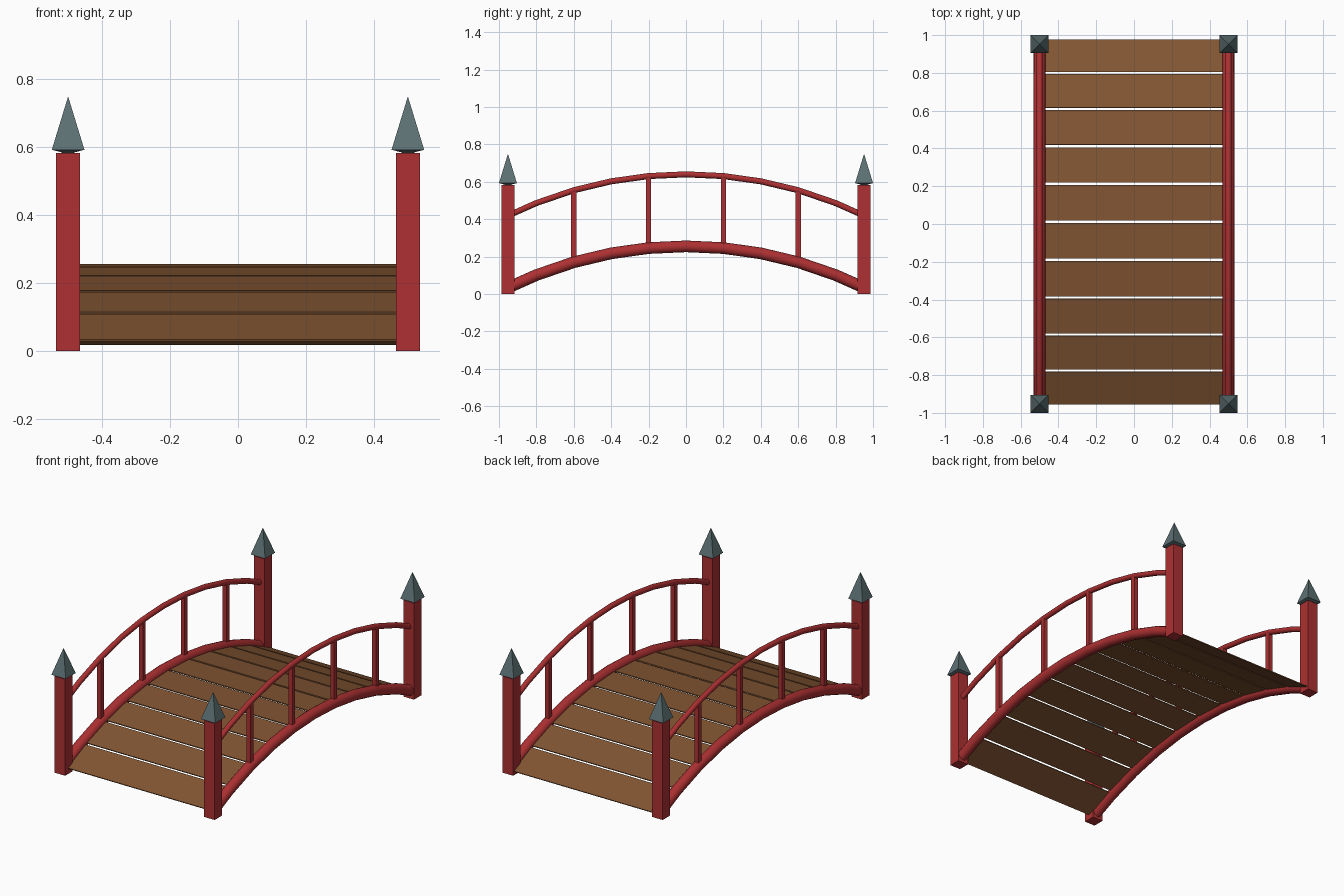
import bpy, bmesh, math
from mathutils import Matrix

if "Cube" in bpy.data.objects:
    bpy.data.objects.remove(bpy.data.objects["Cube"])

R = 2.16          # radius of the bridge arc
DECK = 0.255      # centre height of the lower rail at mid span
HAND = 0.64       # centre height of the handrail at mid span
PX, PY = 0.5, 0.952


def material(name, rgb):
    m = bpy.data.materials.new(name)
    m.diffuse_color = (*rgb, 1)
    m.use_nodes = True
    m.node_tree.nodes["Principled BSDF"].inputs["Base Color"].default_value = m.diffuse_color
    return m


RED = material("red_paint", (0.42, 0.03, 0.032))
WOOD = material("wood", (0.22, 0.09, 0.032))
METAL = material("cap_metal", (0.11, 0.165, 0.175))


def arc_z(y, top):
    return top - R + math.sqrt(R * R - y * y)


def finish(name, bm, mat):
    bmesh.ops.recalc_face_normals(bm, faces=bm.faces)
    me = bpy.data.meshes.new(name)
    bm.to_mesh(me)
    bm.free()
    me.materials.append(mat)
    ob = bpy.data.objects.new(name, me)
    bpy.context.collection.objects.link(ob)
    return ob


def box(name, size, loc, mat, tilt=0.0):
    bm = bmesh.new()
    m = Matrix.Translation(loc) @ Matrix.Rotation(tilt, 4, 'X') @ Matrix.Diagonal((*size, 1))
    bmesh.ops.create_cube(bm, size=1, matrix=m)
    return finish(name, bm, mat)


def rail(name, x, top, radius, sides=16):
    # round tube swept along the arc
    ys = [-0.955] + [0.2 * i for i in range(-4, 5)] + [0.955]
    bm = bmesh.new()
    rings = []
    for y in ys:
        a = math.asin(y / R)
        z = arc_z(y, top)
        ring = []
        for k in range(sides):
            t = 2 * math.pi * k / sides
            r = radius * math.sin(t)
            ring.append(bm.verts.new((x + radius * math.cos(t),
                                      y + r * math.sin(a), z + r * math.cos(a))))
        rings.append(ring)
    for p, q in zip(rings, rings[1:]):
        for k in range(sides):
            n = (k + 1) % sides
            bm.faces.new((p[k], p[n], q[n], q[k]))
    bm.faces.new(rings[0])
    bm.faces.new(rings[-1])
    ob = finish(name, bm, RED)
    bpy.ops.object.select_all(action='DESELECT')
    ob.select_set(True)
    bpy.context.view_layer.objects.active = ob
    bpy.ops.object.shade_smooth_by_angle(angle=math.radians(35))


def cap(name, x, y):
    # pointed square finial with a narrow flared neck
    bm = bmesh.new()
    levels = [(0.018, 0.58), (0.018, 0.585), (0.048, 0.593)]
    rings = [[bm.verts.new((x + h * sx, y + h * sy, z))
              for sx, sy in ((-1, -1), (1, -1), (1, 1), (-1, 1))] for h, z in levels]
    tip = bm.verts.new((x, y, 0.75))
    bm.faces.new(rings[0])
    for k in range(4):
        n = (k + 1) % 4
        for p, q in zip(rings, rings[1:]):
            bm.faces.new((p[k], p[n], q[n], q[k]))
        bm.faces.new((rings[-1][k], rings[-1][n], tip))
    finish(name, bm, METAL)


for side, sx in (("left", -1), ("right", 1)):
    x = sx * PX
    rail(f"{side}_deck_rail", x, DECK, 0.031)
    rail(f"{side}_handrail", x, HAND, 0.016)
    # balusters between the rails
    for i, y in enumerate((-0.6, -0.2, 0.2, 0.6)):
        z0, z1 = arc_z(y, DECK), arc_z(y, HAND)
        box(f"{side}_baluster_{i + 1}", (0.026, 0.028, z1 - z0), (x, y, (z0 + z1) / 2), RED)
    # end posts and caps
    for end, sy in (("front", -1), ("back", 1)):
        y = sy * PY
        box(f"{end}_{side}_post", (0.07, 0.07, 0.583), (x, y, 0.2915), RED)
        cap(f"{end}_{side}_post_cap", x, y)

# deck planks following the arc
for i in range(10):
    a = (i - 4.5) * 0.0932 + 0.0055
    loc = (0, R * math.sin(a), DECK - R + R * math.cos(a) - 0.003)
    box(f"deck_plank_{i + 1}", (0.98, 0.188, 0.006), loc, WOOD, -a)
